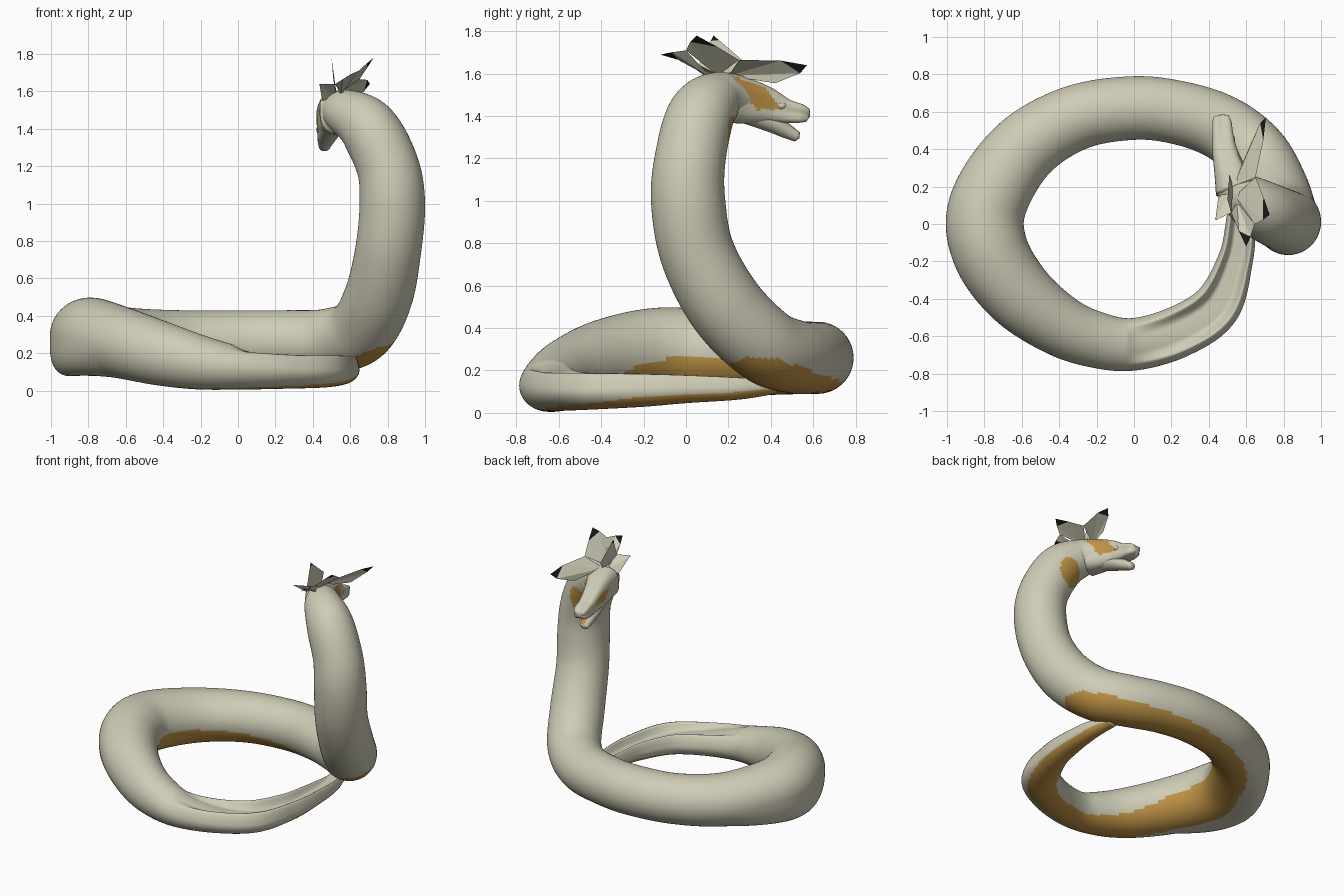
import bpy, bmesh, math
from mathutils import Vector

if "Cube" in bpy.data.objects:
    bpy.data.objects.remove(bpy.data.objects["Cube"])

def material(name, rgb):
    m = bpy.data.materials.new(name)
    m.diffuse_color = (*rgb, 1)
    m.use_nodes = True
    m.node_tree.nodes["Principled BSDF"].inputs["Base Color"].default_value = m.diffuse_color
    return m

CREAM = material("cream skin", (0.62, 0.60, 0.465))
ORANGE = material("ochre belly", (0.52, 0.29, 0.06))
BLACK = material("black tips", (0.01, 0.01, 0.012))
UP = Vector((0, 0, 1))

def finish(name, bm, smooth=True):
    bmesh.ops.recalc_face_normals(bm, faces=bm.faces)
    me = bpy.data.meshes.new(name)
    bm.to_mesh(me)
    bm.free()
    for m in (CREAM, ORANGE, BLACK):
        me.materials.append(m)
    for p in me.polygons:
        p.use_smooth = smooth
    ob = bpy.data.objects.new(name, me)
    bpy.context.collection.objects.link(ob)
    return ob

def catmull(rows, steps):
    """Smooth rows of numbers; returns (t, row) samples."""
    out = []
    n = len(rows)
    for i in range(n - 1):
        p = [rows[max(0, min(n - 1, i + k))] for k in (-1, 0, 1, 2)]
        for s in range(steps + (i == n - 2)):
            u = s / steps
            out.append((i + u, [0.5 * (2*b + (c - a)*u + (2*a - 5*b + 4*c - d)*u*u
                        + (3*b - a - 3*c + d)*u**3) for a, b, c, d in zip(*p)]))
    return out

def loft(name, rows, steps, sides, shape=None, colour=None):
    """Tube through rows (x, y, z, side radius, vertical radius)."""
    samples = catmull(rows, steps)
    pts = [Vector(r[:3]) for _, r in samples]
    bm = bmesh.new()
    rings, up = [], UP.copy()
    for i, (t, r) in enumerate(samples):
        tan = (pts[min(i + 1, len(pts) - 1)] - pts[max(i - 1, 0)]).normalized()
        up = (up - tan * up.dot(tan)).normalized()
        side = tan.cross(up)
        ring = []
        for k in range(sides):
            a = 2 * math.pi * k / sides
            n = side * math.cos(a) + up * math.sin(a)
            co = pts[i] + side * math.cos(a) * r[3] + up * math.sin(a) * r[4]
            if shape:
                co += shape(t, n, pts[i])
            ring.append(bm.verts.new(co))
        rings.append(ring)
    for i in range(len(rings) - 1):
        t = samples[i][0]
        mid = (pts[i] + pts[i + 1]) / 2
        for k in range(sides):
            j = (k + 1) % sides
            f = bm.faces.new((rings[i][k], rings[i][j], rings[i+1][j], rings[i+1][k]))
            if colour:
                c = f.calc_center_median()
                f.material_index = colour(t, c, (c - mid).normalized())
    # rounded end caps
    for ring, p, q in ((rings[0], pts[0], pts[1]), (rings[-1], pts[-1], pts[-2])):
        r = (ring[0].co - p).length
        tip = bm.verts.new(p + (p - q).normalized() * r * 0.4)
        for k in range(sides):
            bm.faces.new((ring[k], ring[(k + 1) % sides], tip))
    return finish(name, bm)

# coiled body, from tail tip to neck
BODY = [
    (.54, .42, .13, .045, .04), (.575, .25, .118, .06, .055),
    (.57, 0, .112, .08, .066), (.54, -.2, .106, .095, .077),
    (.44, -.44, .104, .13, .088), (.24, -.575, .107, .138, .097),
    (0, -.643, .122, .14, .117), (-.2, -.62, .15, .15, .145),
    (-.4, -.54, .195, .165, .17), (-.62, -.37, .255, .19, .19),
    (-.77, -.14, .29, .205, .205), (-.782, .1, .285, .207, .2),
    (-.6, .39, .265, .19, .18), (-.32, .565, .26, .175, .17),
    (0, .62, .26, .17, .17), (.26, .59, .26, .17, .17),
    (.48, .51, .265, .175, .173), (.65, .37, .32, .18, .18),
    (.75, .19, .5, .182, .182), (.803, .055, .75, .176, .176),
    (.825, .01, 1.0, .175, .175), (.80, .02, 1.2, .167, .167),
    (.70, .07, 1.40, .158, .158), (.58, .16, 1.485, .125, .125),
    (.51, .27, 1.48, .09, .09)]

def body_shape(t, n, p):
    # long fold with raised lips along the top of the tail
    if 0.5 < t < 6.2 and n.z > 0.2:
        w = math.sin(math.pi * (t - 0.5) / 5.7) ** 0.7
        u = max(0, min(1, (n.z - 0.7) / 0.22))
        lip = max(0, 1 - abs(n.z - 0.62) / 0.42)
        return UP * w * (0.03 * lip - 0.065 * u)
    # squarer lower outside edge on the left bend
    if 9 < t < 12 and n.z < 0:
        o = max(0, n.dot(Vector((p.x, p.y, 0)).normalized()))
        return (n - UP).normalized() * 0.05 * (2 * o * n.z) ** 2 * math.sin(math.pi * (t - 9) / 3)
    return Vector()

# belly band along the body: (t, tilt towards coil centre, cosine limit)
BAND = [(0, 0, .3), (3, 0, .35), (4.5, .1, .6), (6, .25, .75), (8, .45, .75),
        (9, .85, .74), (11.5, .9, .72), (12.3, .6, .62), (14, .2, .6),
        (15, 0, .62), (16.3, -.15, .56), (17, -.3, .62), (17.35, -.3, .8),
        (17.6, 0, 1.1), (99, 0, 1.1)]

def belly(t, c, n):
    for (t0, a0, b0), (t1, a1, b1) in zip(BAND, BAND[1:]):
        if t0 <= t < t1:
            u = (t - t0) / (t1 - t0)
            tilt, limit = a0 + (a1 - a0) * u, b0 + (b1 - b0) * u
    inward = Vector((-c.x, -c.y, 0)).normalized()
    throat = Vector((-.2, .9, -.3)).normalized()
    if t > 18:
        r = math.hypot((t - 21.9) / 0.65, math.acos(min(1, n.dot(throat))) / 0.75)
        return int(r < 1)
    return int(n.dot((inward * tilt - UP).normalized()) > limit)

loft("coiled_body", BODY, 16, 64, body_shape, belly)

# head with flat cheeks and an ochre patch on each side
def cheek(t, c, n):
    s = c.y - 0.27 + (c.z - 1.58) * 0.75
    side = n.x > 0.55 or n.x < -0.85
    return int(-0.05 < s < 0.07 and 1.43 < c.z < 1.59 and side)

HEAD = [(.545, .19, 1.488, .112, .118), (.515, .28, 1.472, .086, .108),
        (.488, .38, 1.452, .066, .085), (.476, .47, 1.425, .053, .055),
        (.47, .54, 1.412, .048, .04), (.466, .572, 1.404, .036, .026)]
loft("head", HEAD, 14, 48, lambda t, n, p: n * 0.015 * (2 * n.x * n.z) ** 2, cheek)

# lower jaw with an ochre mouth lining
JAW = [(.505, .28, 1.42, .065, .055), (.48, .4, 1.37, .056, .046),
       (.468, .47, 1.332, .042, .036), (.462, .525, 1.302, .03, .025)]
loft("lower_jaw", JAW, 6, 20, None, lambda t, c, n: int(n.z > 0.75 and c.y > 0.42))

# eyes and nostril bumps, mirrored about the head line
def bump(name, x, y, z, r):
    bm = bmesh.new()
    bmesh.ops.create_uvsphere(bm, u_segments=12, v_segments=8, radius=r)
    for v in bm.verts:
        v.co = Vector((v.co.x * 0.7, v.co.y * 1.4, v.co.z)) + Vector((x, y, z))
    finish(name, bm)

for label, s in (("left", -1), ("right", 1)):
    bump(label + "_eye", .48 + s * .05, .45, 1.45, .016)
    bump(label + "_nostril", .468 + s * .028, .54, 1.438, .012)

# crest: pointed membranes with black tips
def membrane(name, root, a, tip, b, black=0.3, flare=0.06):
    root, a, tip, b = map(Vector, (root, a, tip, b))
    bm = bmesh.new()
    pa, pb = (tip.lerp(e, black) for e in (a, b))
    pa += (pa - pb) * flare * 3
    pb += (pb - pa) * flare * 3
    v = [bm.verts.new(p) for p in (root, a, pa, pb, b, tip)]
    for tri in ((0, 1, 2), (0, 2, 3), (0, 3, 4)):
        bm.faces.new([v[i] for i in tri])
    bm.faces.new((v[2], v[5], v[3])).material_index = 2
    finish(name, bm, False)

VALLEY_1 = (.65, .25, 1.665)
VALLEY_2 = (.645, 0, 1.71)
VALLEY_3 = (.52, .06, 1.64)
membrane("crest_front", (.53, .2, 1.59), (.62, .42, 1.555), (.705, .57, 1.64), VALLEY_1, .32, .1)
membrane("crest_middle", (.54, .15, 1.59), VALLEY_1, (.725, .05, 1.78), VALLEY_2, .45, .02)
membrane("crest_back", (.55, .12, 1.58), VALLEY_2, (.60, -.12, 1.69), VALLEY_3, .45, .02)
membrane("crest_top", (.53, .2, 1.57), (.51, .27, 1.66), (.50, .13, 1.78), VALLEY_3, .18, 0)
membrane("crest_left", (.52, .2, 1.57), VALLEY_3, (.435, .02, 1.64), (.45, .14, 1.55), .1, 0)
